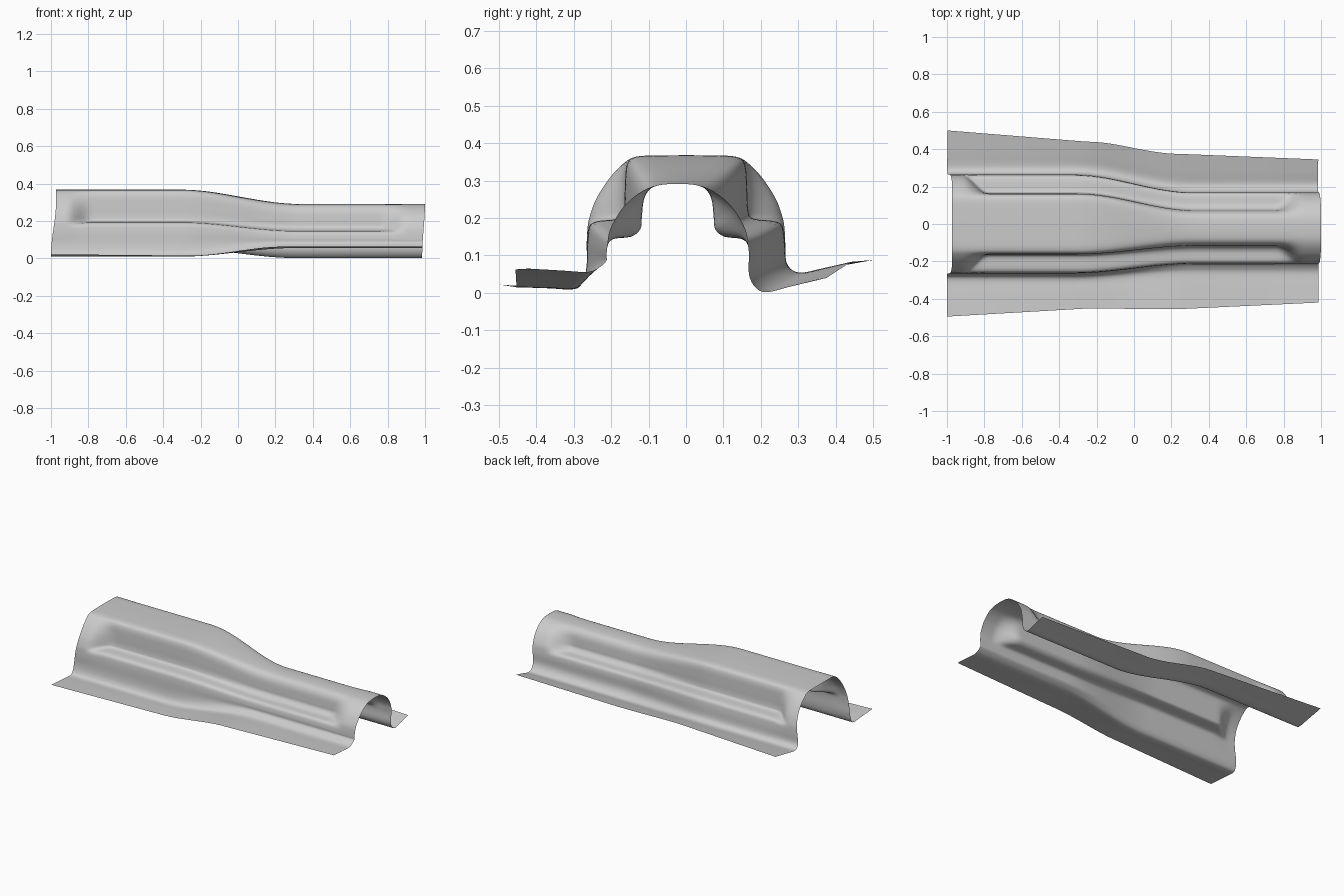
import bpy
from mathutils import Vector

old = bpy.data.objects.get("Cube")
if old:
    bpy.data.objects.remove(old)

# Half profiles of the arch (distance from its centre line, height), foot to crown
WIDE_PLAIN = [(.265, .13), (.263, .17), (.258, .2), (.24, .25),
              (.205, .305), (.165, .347), (.13, .364), (.06, .367)]
WIDE_PRESSED = [(.262, .15), (.248, .188), (.18, .198), (.166, .22),
                (.163, .28), (.158, .34), (.135, .363), (.06, .367)]
SLIM_PLAIN = [(.19, .1), (.188, .13), (.182, .165), (.165, .2),
              (.14, .235), (.105, .265), (.07, .283), (.03, .29)]
SLIM_PRESSED = [(.19, .11), (.178, .142), (.125, .15), (.1, .17),
                (.096, .2), (.09, .25), (.07, .28), (.03, .29)]

# Fillets between flange and wall: (wide end, slim end), flange to wall
RIGHT_FILLET = ([(-.3, .01), (-.275, .03), (-.265, .075)],
                [(-.265, .056), (-.235, .066), (-.213, .085)])
LEFT_FILLET = ([(.315, .055), (.285, .06), (.267, .085)],
               [(.215, .002), (.185, .015), (.168, .05)])

# Outer flange edges along the length: (x, y, z)
RIGHT_EDGE = [(-1, -.495, .022), (-.25, -.452, .015), (.25, -.455, .063), (1, -.42, .065)]
LEFT_EDGE = [(-1, .5, .088), (-.25, .44, .083), (.25, .375, .04), (1, .345, .035)]


def smooth(a, b, v):
    t = min(max((v - a) / (b - a), 0), 1)
    return t * t * (3 - 2 * t)


def blend(p, q, t):
    return [Vector(a).lerp(Vector(b), t) for a, b in zip(p, q)]


def edge_at(keys, x):
    for a, b in zip(keys, keys[1:]):
        if x <= b[0]:
            t = (x - a[0]) / (b[0] - a[0])
            if a[0] > -1 and b[0] < 1:
                t = smooth(0, 1, t)
            return Vector(a[1:]).lerp(Vector(b[1:]), t)


def spline(points, steps):
    # Rounded curve passing through every point
    pts = [points[0] * 2 - points[1]] + points + [points[-1] * 2 - points[-2]]
    out = []
    for a, b, c, d in zip(pts, pts[1:], pts[2:], pts[3:]):
        for s in range(steps):
            t = s / steps
            out.append(b + (c - a) * (t / 2)
                       + (a * 2 - b * 5 + c * 4 - d) * (t * t / 2)
                       + (b * 3 - a - c * 3 + d) * (t ** 3 / 2))
    return out + [points[-1]]


def section(x):
    taper = smooth(-.32, .32, x)
    press = smooth(-.94, -.8, x) * (1 - smooth(.76, .91, x))
    half = blend(blend(WIDE_PLAIN, WIDE_PRESSED, press),
                 blend(SLIM_PLAIN, SLIM_PRESSED, press), taper)
    centre = -.022 * taper
    right_edge, left_edge = edge_at(RIGHT_EDGE, x), edge_at(LEFT_EDGE, x)
    right, left = blend(*RIGHT_FILLET, taper), blend(*LEFT_FILLET, taper)
    pts = [right_edge, right_edge.lerp(right[0], .6)] + right
    pts += [Vector((centre - y, z)) for y, z in half]
    pts += [Vector((centre + y, z)) for y, z in reversed(half)]
    pts += left[::-1] + [left_edge.lerp(left[0], .6), left_edge]
    return spline(pts, 4)


# Loft the sheet along its length, with slightly slanted ends
COUNT = 100
verts, faces = [], []
for i in range(COUNT + 1):
    u = i / COUNT
    x = -1 + 2 * u
    ring = section(x)
    for y, z in ring:
        lean = smooth(.02, .3, z)
        start, end = -1 + .027 * lean, .985 + .015 * lean
        verts.append((start + (end - start) * u, y, z))
row = len(ring)
for i in range(COUNT):
    for j in range(row - 1):
        a = i * row + j
        faces.append((a, a + row, a + row + 1, a + 1))

mesh = bpy.data.meshes.new("tunnel_panel")
mesh.from_pydata(verts, [], faces)
panel = bpy.data.objects.new("tunnel_panel", mesh)
bpy.context.collection.objects.link(panel)

# Plain sheet metal colour
grey = bpy.data.materials.new("sheet_grey")
grey.use_nodes = True
colour = (.6, .6, .6, 1)
grey.diffuse_color = colour
grey.node_tree.nodes["Principled BSDF"].inputs["Base Color"].default_value = colour
mesh.materials.append(grey)

bpy.context.view_layer.objects.active = panel
panel.select_set(True)
bpy.ops.object.shade_smooth_by_angle(angle=.8)
